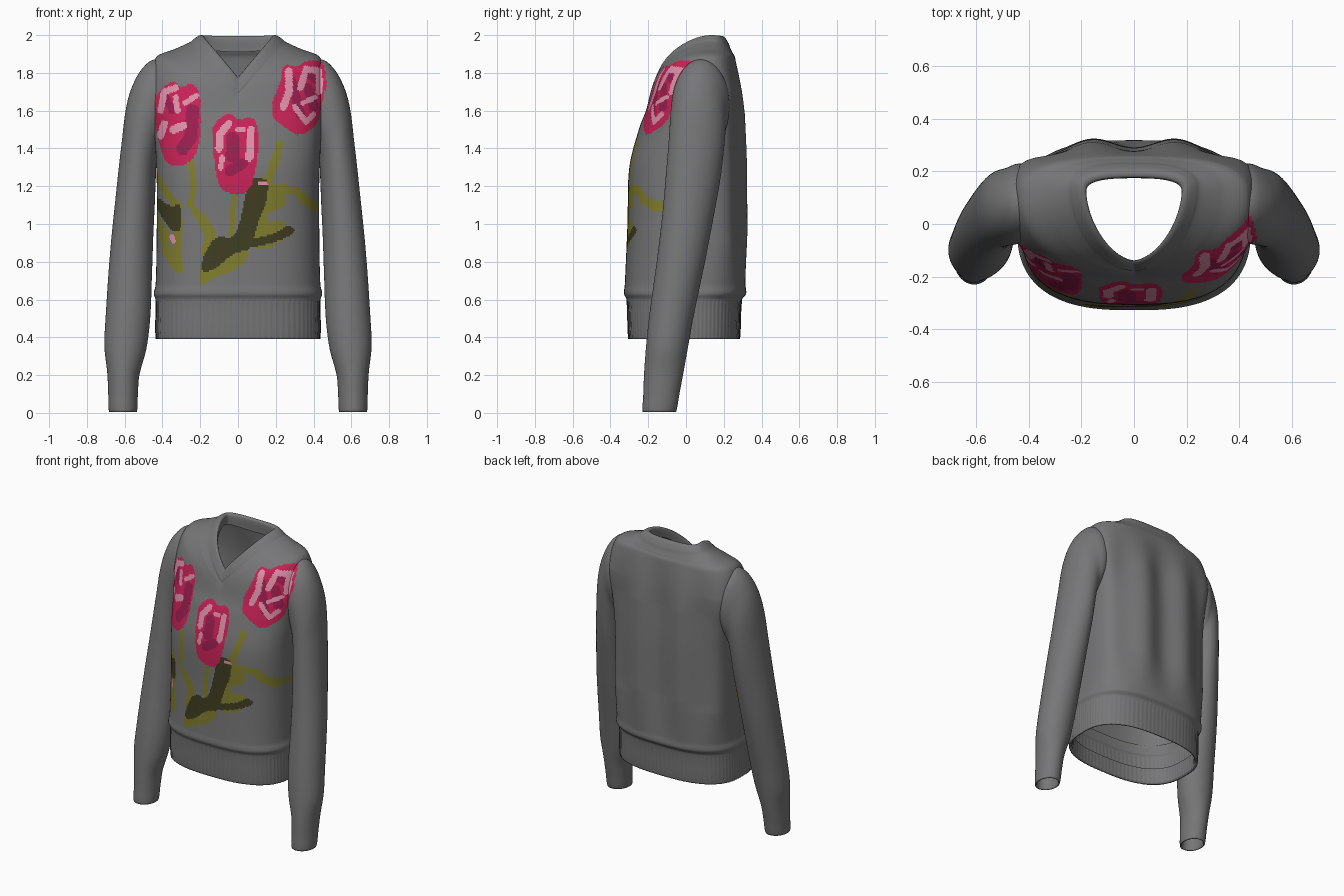
import bpy, math

# ---- colours ----
COLOURS = [("knit_grey", (0.182, 0.182, 0.187)), ("olive_green", (0.215, 0.205, 0.026)),
           ("dark_olive", (0.05, 0.047, 0.015)), ("crimson", (0.58, 0.016, 0.095)),
           ("dark_magenta", (0.32, 0.013, 0.075)), ("light_pink", (0.74, 0.28, 0.40))]
MATS = []
for name, rgb in COLOURS:
    m = bpy.data.materials.new(name)
    m.diffuse_color = (*rgb, 1)
    MATS.append(m)

# ---- flower artwork in front view (x, z): width 0 = filled outline, otherwise a brush stroke ----
LEAVES = [
    (.035, [(-.25, 1.33), (-.235, 1.2), (-.25, 1.1)]),
    (0, [(-.27, 1.11), (-.18, 1.06), (-.12, .97), (-.12, .88), (-.18, .8), (-.2, .86), (-.17, .93), (-.22, 1.02)]),
    (.03, [(-.02, 1.18), (-.035, .95)]),
    (0, [(-.21, .66), (-.12, .72), (.0, .76), (.08, .86), (-.1, .92), (-.19, .83)]),
    (.045, [(.22, 1.42), (.18, 1.28), (.12, 1.17)]),
    (0, [(.07, .86), (.22, .89), (.27, .98), (.22, 1.03), (.16, 1.0), (.15, 1.06), (.26, 1.09),
         (.24, 1.2), (.15, 1.24), (.08, 1.1)]),
    (.05, [(.18, 1.12), (.24, 1.19), (.31, 1.18), (.35, 1.13), (.41, 1.09)]),
    (.04, [(-.43, 1.25), (-.37, 1.15), (-.31, 1.09)]),
    (.05, [(-.44, 1.03), (-.39, .95), (-.38, .86), (-.32, .77)]),
    (.04, [(-.31, 1.02), (-.32, .9), (-.31, .76)])]
DARK_LEAVES = [
    (0, [(.085, 1.25), (.165, 1.23), (.145, 1.1), (.1, .99), (.07, .86), (-.02, .85), (-.12, .76), (-.19, .74),
         (-.19, .82), (-.12, .94), (-.02, .92), (.02, 1.05), (.045, 1.18)]),
    (0, [(.04, .91), (.2, .95), (.27, 1.0), (.31, .96), (.22, .91), (.06, .87)]),
    (0, [(-.45, 1.16), (-.36, 1.09), (-.3, 1.11), (-.3, .96), (-.35, .96), (-.42, 1.06)])]
TULIPS = [
    (0, [(-.44, 1.67), (-.4, 1.72), (-.35, 1.76), (-.29, 1.72), (-.25, 1.75), (-.2, 1.7),
         (-.195, 1.5), (-.22, 1.36), (-.3, 1.3), (-.38, 1.32), (-.41, 1.4), (-.435, 1.5)]),
    (0, [(-.14, 1.5), (-.1, 1.56), (-.04, 1.59), (0, 1.55), (.08, 1.57), (.11, 1.5),
         (.1, 1.3), (.06, 1.17), (-.02, 1.15), (-.1, 1.19), (-.125, 1.32)]),
    (0, [(.24, 1.85), (.31, 1.83), (.38, 1.87), (.455, 1.86), (.47, 1.74), (.445, 1.65),
         (.425, 1.53), (.33, 1.46), (.25, 1.51), (.18, 1.56), (.18, 1.65), (.22, 1.73)])]
SHADOW_PETALS = [
    (.07, [(-.24, 1.6), (-.25, 1.46), (-.29, 1.4)]), (.035, [(-.38, 1.67), (-.35, 1.6)]),
    (.07, [(-.03, 1.45), (-.03, 1.36)]), (.06, [(-.04, 1.28), (.02, 1.32)]),
    (.05, [(.28, 1.76), (.31, 1.66), (.33, 1.58)]), (.05, [(.37, 1.72), (.4, 1.62)]),
    (.04, [(.36, 1.8), (.4, 1.77)])]
LIGHT_PETALS = [
    (.035, [(-.41, 1.6), (-.39, 1.7), (-.33, 1.72)]), (.03, [(-.28, 1.64), (-.22, 1.68)]),
    (.04, [(-.41, 1.47), (-.39, 1.53)]), (.045, [(-.34, 1.5), (-.29, 1.52)]), (.03, [(-.33, 1.67), (-.32, 1.6)]),
    (.04, [(-.1, 1.4), (-.1, 1.47), (-.05, 1.53)]), (.03, [(-.09, 1.3), (-.085, 1.35)]),
    (.04, [(.06, 1.35), (.07, 1.5)]), (.025, [(.0, 1.5), (.03, 1.5)]),
    (.04, [(.27, 1.81), (.27, 1.7), (.24, 1.62)]), (.03, [(.3, 1.62), (.36, 1.54), (.4, 1.58)]),
    (.035, [(.33, 1.72), (.36, 1.82), (.43, 1.81), (.43, 1.7)]), (.025, [(.34, 1.64), (.41, 1.67)]),
    (.025, [(.12, 1.215), (.145, 1.215)]), (.025, [(-.35, .93), (-.34, .91)])]


def inside(x, z, pts):
    hit = False
    for (ax, az), (bx, bz) in zip(pts, pts[1:] + pts[:1]):
        if (az > z) != (bz > z) and x < ax + (z - az) * (bx - ax) / (bz - az):
            hit = not hit
    return hit


def on_stroke(x, z, pts, width):
    for (ax, az), (bx, bz) in zip(pts, pts[1:]):
        dx, dz = bx - ax, bz - az
        t = max(0, min(1, ((x - ax) * dx + (z - az) * dz) / (dx * dx + dz * dz)))
        if math.hypot(x - ax - t * dx, z - az - t * dz) < width / 2:
            return True
    return False


def rounded(pts):                                     # soften outline corners
    return [(a[0] * (1 - f) + b[0] * f, a[1] * (1 - f) + b[1] * f)
            for a, b in zip(pts, pts[1:] + pts[:1]) for f in (.22, .78)]


SHAPES = []
for index, group in enumerate([LEAVES, DARK_LEAVES, TULIPS, SHADOW_PETALS, LIGHT_PETALS], 1):
    for w, pts in group:
        xs, zs = [p[0] for p in pts], [p[1] for p in pts]
        SHAPES.insert(0, (index, w, pts if w else rounded(pts),
                          min(xs) - w, max(xs) + w, min(zs) - w, max(zs) + w))


def paint(x, z):
    for i, w, pts, x0, x1, z0, z1 in SHAPES:
        if x0 < x < x1 and z0 < z < z1 and (on_stroke(x, z, pts, w) if w else inside(x, z, pts)):
            return i
    return 0


# ---- helpers: smooth interpolation of section keys, skinning of rings ----
def smooth_keys(keys, step):
    knots = [0]
    for a, b in zip(keys, keys[1:]):
        knots.append(knots[-1] + max(abs(p - q) for p, q in zip(a[:-1], b[:-1])))
    n = len(keys)

    def slope(i):
        a, b = max(i - 1, 0), min(i + 1, n - 1)
        return [(q - p) / (knots[b] - knots[a]) for p, q in zip(keys[a], keys[b])]
    out = []
    for i in range(n - 1):
        h = knots[i + 1] - knots[i]
        steps = max(2, math.ceil(h / step))
        for k in range(steps):
            t = k / steps
            out.append([(2*t**3 - 3*t*t + 1) * p + (t**3 - 2*t*t + t) * h * u
                        + (3*t*t - 2*t**3) * q + (t**3 - t*t) * h * v
                        for p, q, u, v in zip(keys[i], keys[i + 1], slope(i), slope(i + 1))])
    return out + [list(keys[-1])]


def skin(name, rows, flip, min_paint_z):
    n = len(rows[0])
    faces = []
    for i in range(len(rows) - 1):
        for j in range(n):
            k = (j + 1) % n
            f = [i * n + j, i * n + k, (i + 1) * n + k, (i + 1) * n + j]
            faces.append(f[::-1] if flip else f)
    mesh = bpy.data.meshes.new(name)
    mesh.from_pydata([p for r in rows for p in r], [], faces)
    for m in MATS:
        mesh.materials.append(m)
    for p in mesh.polygons:
        p.use_smooth = True
        c = p.center
        if p.normal.y < 0.05 and c.y < 0.06 and c.z > min_paint_z and abs(c.x) < .47:
            p.material_index = paint(c.x, c.z)
    obj = bpy.data.objects.new(name, mesh)
    bpy.context.collection.objects.link(obj)


# ---- body with ribbed hem and V collar ----
# level sections: z, half width, centre y, front y, back y
LOWER = [(.50, .415, 0, -.29, .268), (.397, .42, 0, -.292, .272), (.39, .435, 0, -.305, .285),
         (.60, .437, 0, -.315, .297), (.63, .446, 0, -.328, .318), (.68, .436, 0, -.324, .315),
         (1.0, .43, 0, -.31, .31), (1.3, .432, 0, -.30, .308), (1.5, .446, .03, -.25, .30)]
KEYS = [(x, yc, z, yf, z, yb, z, 2.7) for z, x, yc, yf, yb in LOWER]
# draped sections: half width, side y, side z, front y, front z, back y, back z, roundness
KEYS += [(.47, .07, 1.70, -.215, 1.59, .287, 1.70, 2.5), (.437, .10, 1.878, -.195, 1.65, .262, 1.87, 2.2),
         (.33, .12, 1.928, -.185, 1.675, .248, 1.905, 2.0), (.25, .13, 1.965, -.178, 1.69, .233, 1.935, 1.85),
         (.237, .132, 1.977, -.178, 1.70, .226, 1.955, 1.8), (.2, .135, 2.0, -.155, 1.76, .2, 1.992, 1.75),
         (.183, .125, 1.993, -.14, 1.777, .178, 1.99, 1.7), (.185, .12, 1.93, -.14, 1.71, .175, 1.91, 1.7)]


def body_ring(key, n=360):
    xs, ys, zs, yf, zf, yb, zb, nf = key
    vee = max(0, min(1, (2.6 - nf) / .6))
    ring = []
    for j in range(n):
        t = 2 * math.pi * j / n
        c, s = math.cos(t), math.sin(t)
        e = nf if s >= 0 else 2.7 + 1.0 * max(0, min(1, (zs - .6) / .3, (1.9 - zs) / .2))
        r = (abs(c) ** e + abs(s) ** e) ** (-1 / e)
        if zs < .6:
            r *= 1 + .003 * math.cos(90 * t)          # hem ribbing
        x, u = xs * r * c, abs(r * s)
        w = vee * (1 - min(1, abs(r * c))) + (1 - vee) * s * s
        if s >= 0:
            y, z = ys + (yf - ys) * u, zs + (zf - zs) * w
        else:
            y, z = ys + (yb - ys) * u, zs + (zb - zs) * s * s
            fade = max(0, min(1, (z - .66) / .3, (1.88 - z) / .3))
            y -= .017 * fade * u * math.cos(2 * math.pi * x / .32)   # back folds
        ring.append((x, y, z))
    return ring


skin("sweater_body", [body_ring(k) for k in smooth_keys(KEYS, .0095)], True, .6)

# ---- plain inner lining hiding the back of the artwork ----
LINING = [(x - .009, ys, zs, yf + .009, zf, yb - .009, zb, e) for x, ys, zs, yf, zf, yb, zb, e in KEYS[5:14]]
skin("body_lining", [body_ring(k, 120) for k in smooth_keys(LINING, .03)], False, 9)

# ---- sleeves: outer x, outer z, inner x, inner z, front y, back y ----
SLEEVE = [(.36, 1.87, .38, 1.42, -.06, .22), (.46, 1.865, .42, 1.38, -.075, .23),
          (.53, 1.79, .43, 1.33, -.083, .215), (.585, 1.65, .435, 1.25, -.09, .205),
          (.617, 1.42, .44, 1.12, -.105, .185), (.647, 1.15, .448, .95, -.125, .147),
          (.677, .85, .455, .75, -.155, .10), (.70, .52, .465, .50, -.195, .04),
          (.707, .35, .485, .34, -.212, .01), (.692, .21, .522, .20, -.222, -.015),
          (.687, .10, .53, .10, -.226, -.035), (.683, .006, .535, .006, -.23, -.052),
          (.673, .006, .545, .006, -.22, -.062), (.673, .10, .545, .10, -.215, -.05)]


def sleeve_ring(key, side, n=96):
    ox, oz, ix, iz, yf, yb = key
    ring = []
    for j in range(n):
        t = 2 * math.pi * j / n
        c, s = math.cos(t), math.sin(t)
        ring.append((side * ((ox + ix) / 2 + c * (ox - ix) / 2),
                     (yf + yb) / 2 + s * (yb - yf) / 2, (oz + iz) / 2 + c * (oz - iz) / 2))
    return ring


for label, side in (("right_sleeve", 1), ("left_sleeve", -1)):
    rows = [sleeve_ring(k, side) for k in smooth_keys(SLEEVE, .012)]
    skin(label, rows, side > 0, 1.45)
